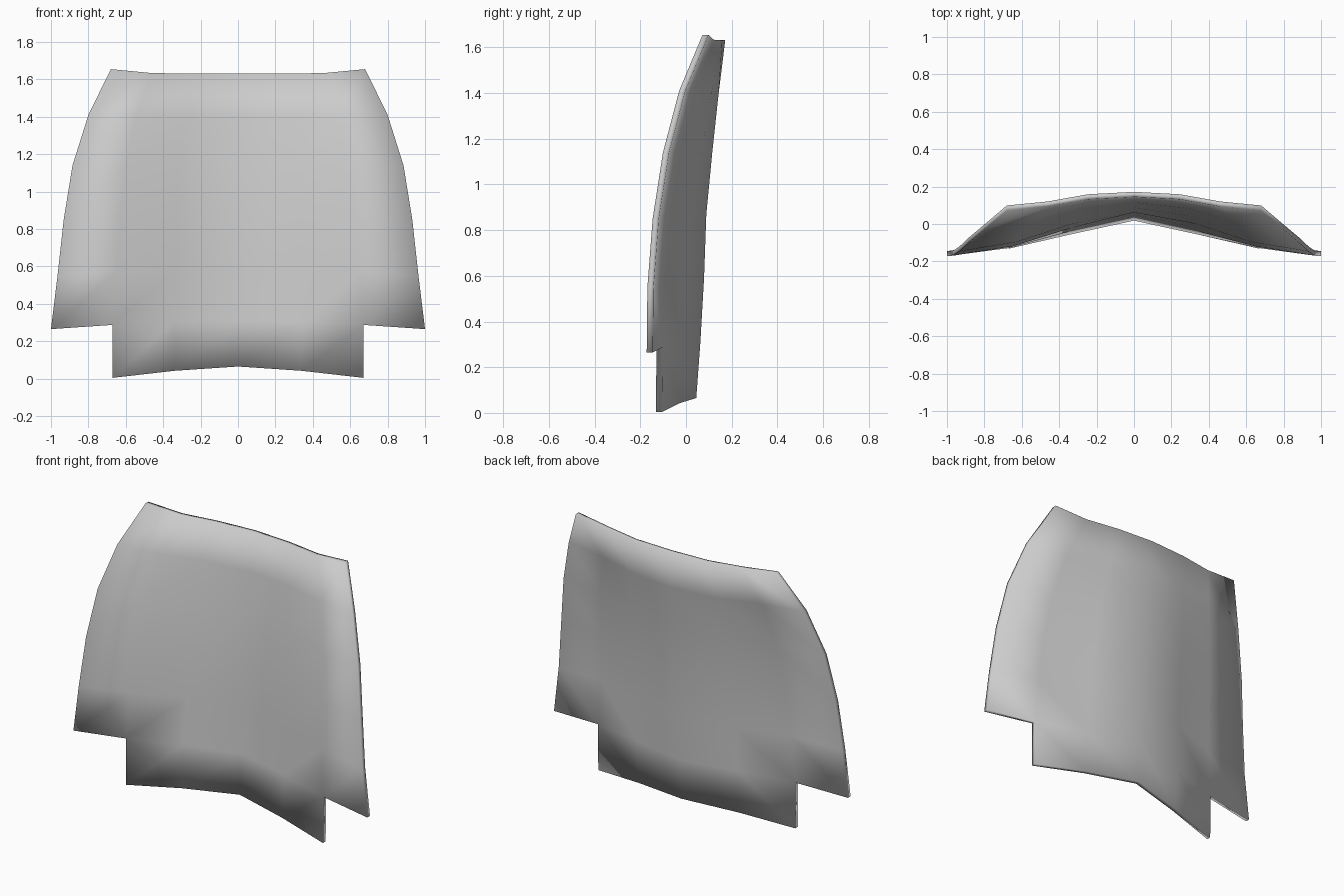
import bpy, bmesh

if "Cube" in bpy.data.objects:
    bpy.data.objects.remove(bpy.data.objects["Cube"])

# Rows: (edge x, edge z, edge back y, centre z, centre back y)
ROWS = [
    (1.000, 0.000, -0.140, 0.065, 0.045),
    (1.000, 0.265, -0.145, 0.310, 0.063),
    (0.965, 0.550, -0.142, 0.590, 0.079),
    (0.932, 0.850, -0.119, 0.870, 0.089),
    (0.885, 1.140, -0.074, 1.140, 0.115),
    (0.800, 1.410, -0.003, 1.400, 0.143),
    (0.680, 1.655, 0.099, 1.633, 0.172),
]
THICK = 0.027


def lerp(a, b, t):
    return a + (b - a) * t


def point(r, c):
    """Back-surface point for row r and signed column c (-3..3)."""
    ex, ez, ey, cz, cy = ROWS[r]
    t = r / 6
    k = abs(c)
    fx = (0, lerp(0.34, 0.36, t), lerp(0.67, 0.68, t), 1)[k]
    fy = (0, lerp(0.40, 0.18, t), lerp(0.81, 0.71, t), 1)[k]
    fz = (0, 0.14, 0.5, 1)[k]
    if r == 0:
        fz = (0, 0.35, 0.93, 1)[k]
    if r == 6:
        fz = (0, -0.1, 0.05, 1)[k]
    x = ex * fx * (1 if c >= 0 else -1)
    return x, lerp(cy, ey, fy), lerp(cz, ez, fz)


# Curved panel with the two lower corners notched out
bm = bmesh.new()
verts = {(r, c): bm.verts.new(point(r, c))
         for r in range(7) for c in range(-3, 4) if r > 0 or abs(c) < 3}
for r in range(6):
    for c in range(-3, 3):
        keys = [(r, c), (r + 1, c), (r + 1, c + 1), (r, c + 1)]
        if all(k in verts for k in keys):
            bm.faces.new([verts[k] for k in keys])

# Thicken toward the front
back = list(bm.faces)
dup = bmesh.ops.extrude_face_region(bm, geom=back, use_keep_orig=True)
front = [v for v in dup["geom"] if isinstance(v, bmesh.types.BMVert)]
bmesh.ops.translate(bm, verts=front, vec=(0, -THICK, 0))
bmesh.ops.recalc_face_normals(bm, faces=bm.faces)
for f in bm.faces:
    f.smooth = True

mesh = bpy.data.meshes.new("curved_panel")
bm.to_mesh(mesh)
bm.free()
panel = bpy.data.objects.new("curved_panel", mesh)
bpy.context.collection.objects.link(panel)
